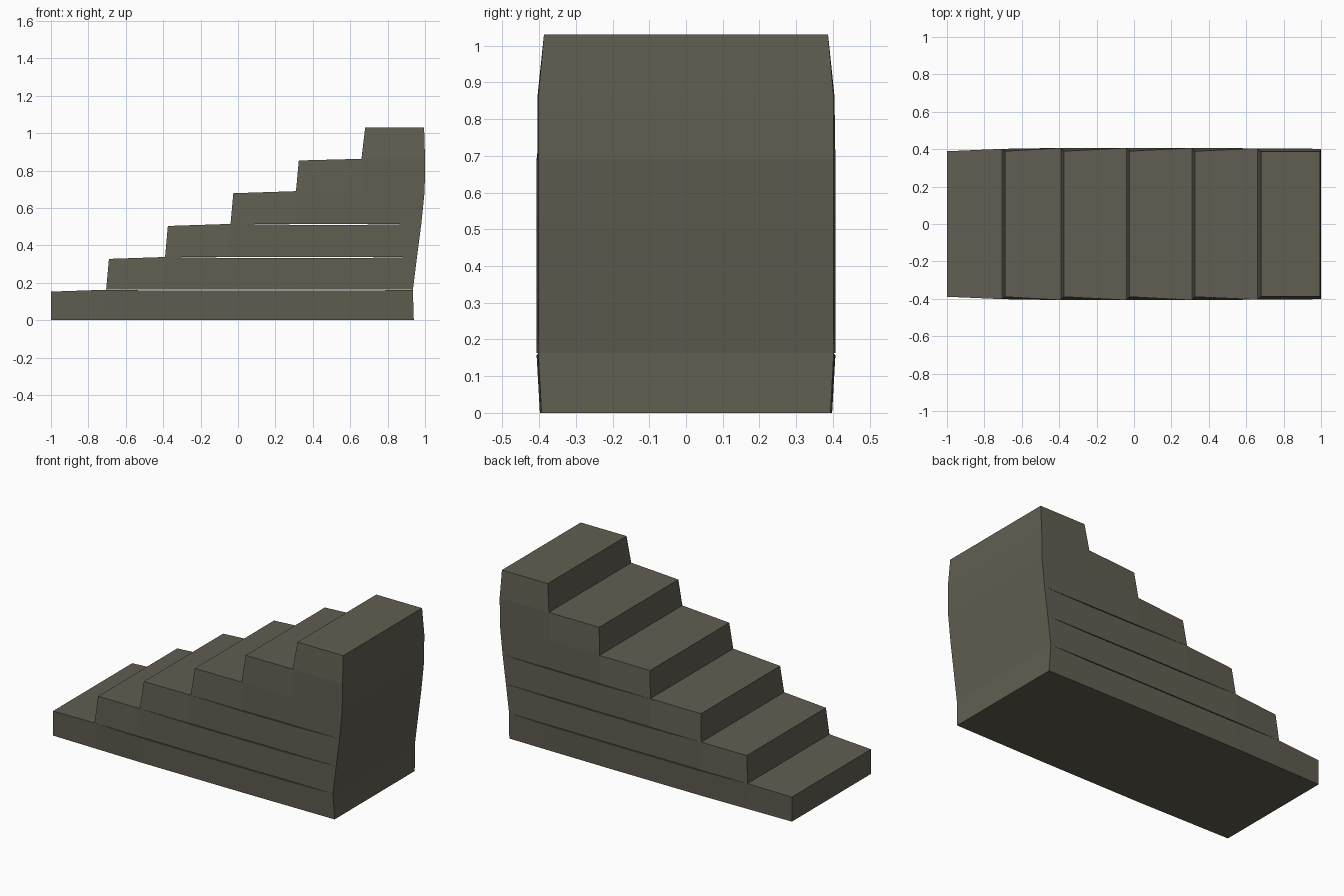
import bpy, bmesh

if "Cube" in bpy.data.objects:
    bpy.data.objects.remove(bpy.data.objects["Cube"])

stone = bpy.data.materials.new("dark olive stone")
stone.diffuse_color = (0.12, 0.112, 0.083, 1)
stone.use_nodes = True
stone.node_tree.nodes["Principled BSDF"].inputs["Base Color"].default_value = stone.diffuse_color

# Riser foot x, riser top x, riser top z for each step
foot_x = [-1.0, -0.705, -0.39, -0.04, 0.31, 0.66]
lip_x = [-1.0, -0.69, -0.375, -0.025, 0.325, 0.68]
lip_z = [0.153, 0.328, 0.504, 0.679, 0.854, 1.03]
# Bed heights between the slabs, and the leaning back wall at each bed
bed_z = [0.0, 0.163, 0.338, 0.515, 0.69, 0.863, 1.03]
back_x = [0.94, 0.935, 0.957, 0.98, 0.998, 1.0, 0.995]


def half_width(x):
    """Gently bulging plan outline."""
    pts = [(-1, 0.388), (-0.7, 0.402), (-0.38, 0.407), (0.3, 0.407), (1.0, 0.402)]
    for (x0, y0), (x1, y1) in zip(pts, pts[1:]):
        if x <= x1:
            return y0 + (y1 - y0) * (x - x0) / (x1 - x0)
    return pts[-1][1]


def make_slab(i):
    """Slab running from riser i to the back wall, lofted through cross-sections."""
    inner = foot_x[i + 1:]
    low = [foot_x[i]] + inner + [back_x[i]]
    high = [lip_x[i]] + inner + [back_x[i + 1]]
    last = len(low) - 1
    bm = bmesh.new()
    rings = []
    for k, (xl, xh) in enumerate(zip(low, high)):
        wl, wh = half_width(xl), half_width(xh)
        zl, zh = bed_z[i], bed_z[i + 1]
        if i == 0 and k > 0:
            wl -= 0.009                      # tapered base
        if k == 0:
            wh, zh = 0.389, lip_z[i]         # narrower lip of the tread
        if i == 5:
            wh = 0.387                       # narrower top landing
        if i < 3 and 1 < k < last:
            zh -= 0.005                      # hairline gap under next slab
        rings.append([bm.verts.new(c) for c in
                      ((xl, -wl, zl), (xl, wl, zl), (xh, wh, zh), (xh, -wh, zh))])
    for a, b in zip(rings, rings[1:]):
        for j in range(4):
            n = (j + 1) % 4
            bm.faces.new((a[j], a[n], b[n], b[j]))
    bm.faces.new(rings[0])
    bm.faces.new(rings[-1])
    bmesh.ops.recalc_face_normals(bm, faces=bm.faces)
    name = f"stair_step_{i + 1}"
    mesh = bpy.data.meshes.new(name)
    bm.to_mesh(mesh)
    bm.free()
    mesh.materials.append(stone)
    bpy.context.collection.objects.link(bpy.data.objects.new(name, mesh))


# Six stacked slabs make the staircase
for i in range(6):
    make_slab(i)
